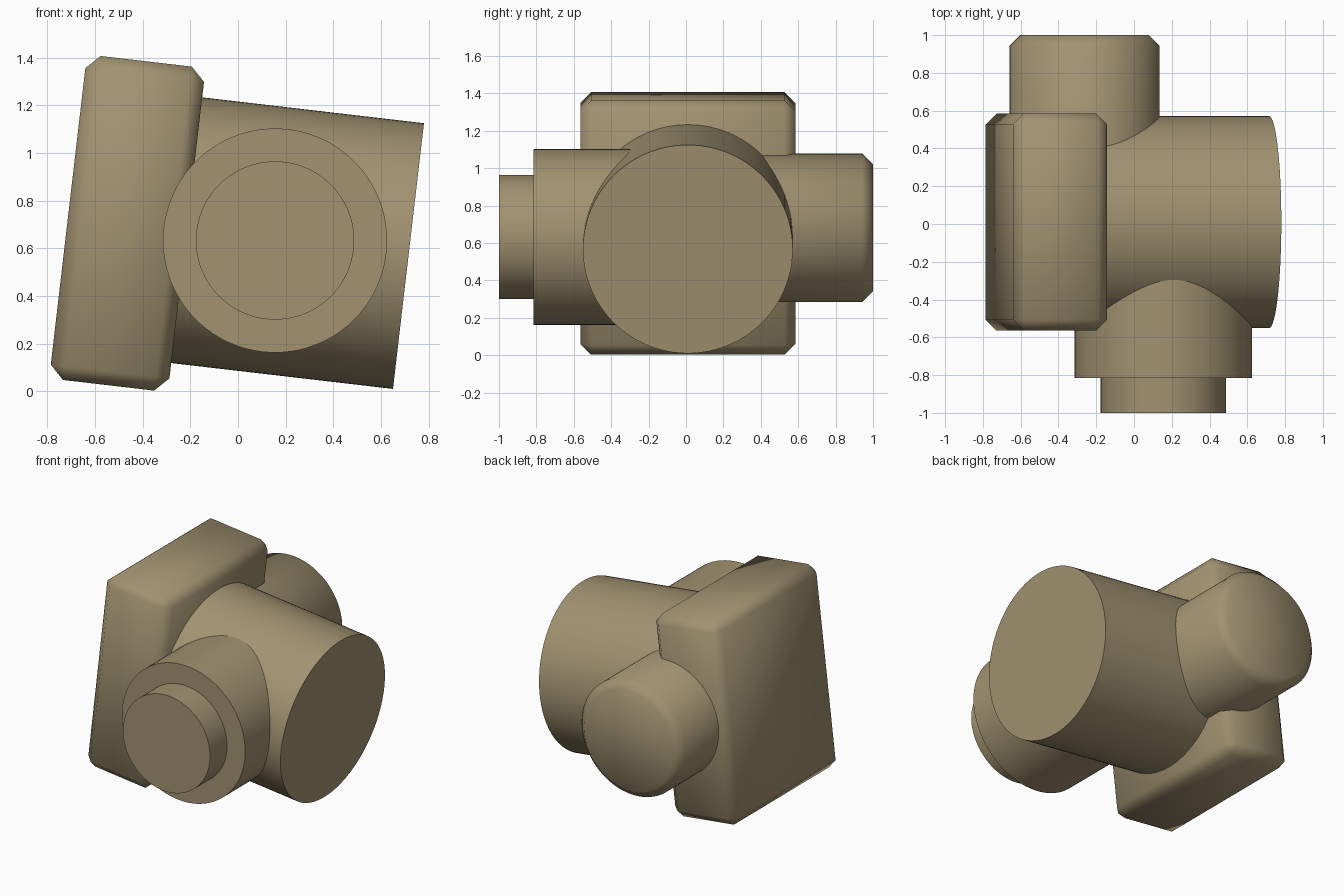
import bpy, bmesh, math
from mathutils import Matrix, Vector

if "Cube" in bpy.data.objects:
    bpy.data.objects.remove(bpy.data.objects["Cube"])

TILT = math.radians(6.65)          # the whole fitting leans about the y axis
AXIS_H = 0.6465                    # height of the main axis in the tilted frame
Y0 = 0.01                          # sideways centre of body and flange
LEAN = Matrix.Rotation(TILT, 4, 'Y')

tan = bpy.data.materials.new("tan_metal")
tan.diffuse_color = (0.36, 0.29, 0.165, 1)
tan.use_nodes = True
tan.node_tree.nodes["Principled BSDF"].inputs["Base Color"].default_value = tan.diffuse_color


def finish(name, bm):
    """Lean the mesh, make an object and smooth everything below 50 degrees."""
    bmesh.ops.recalc_face_normals(bm, faces=bm.faces)
    bm.transform(LEAN)
    mesh = bpy.data.meshes.new(name)
    bm.to_mesh(mesh)
    bm.free()
    mesh.materials.append(tan)
    ob = bpy.data.objects.new(name, mesh)
    bpy.context.collection.objects.link(ob)
    bpy.ops.object.select_all(action='DESELECT')
    ob.select_set(True)
    bpy.context.view_layer.objects.active = ob
    bpy.ops.object.shade_smooth_by_angle(angle=math.radians(50))
    return ob


def lathe(name, profile, origin, direction, sides=96):
    """Turn (distance, radius) pairs around an axis and cap both ends."""
    bm = bmesh.new()
    place = Matrix.Translation(origin) @ Vector((0, 0, 1)).rotation_difference(
        Vector(direction)).to_matrix().to_4x4()
    rings = [[bm.verts.new(place @ Vector((r * math.cos(a), r * math.sin(a), d)))
              for a in (2 * math.pi * i / sides for i in range(sides))]
             for d, r in profile]
    for lo, hi in zip(rings, rings[1:]):
        for i in range(sides):
            j = (i + 1) % sides
            bm.faces.new((lo[i], lo[j], hi[j], hi[i]))
    bm.faces.new(rings[0])
    bm.faces.new(rings[-1])
    return finish(name, bm)


# Chamfered rectangular flange
bm = bmesh.new()
bmesh.ops.create_cube(bm, size=1, matrix=Matrix.Translation((-0.5425, Y0, AXIS_H))
                      @ Matrix.Diagonal((0.501, 1.15, 1.368, 1)))
bmesh.ops.bevel(bm, geom=bm.edges[:], offset=0.058, segments=1,
                affect='EDGES', profile=0.5)
finish("flange", bm)

# Main barrel
lathe("main_barrel", [(-0.4, 0.561), (0.6445, 0.561)], (0, Y0, AXIS_H), (1, 0, 0))

# Stepped front port
lathe("front_port", [(0, 0.47), (0.815, 0.47), (0.815, 0.332), (1.0, 0.332)],
      (0.081, 0, AXIS_H), (0, -1, 0))

# Chamfered rear port
lathe("rear_port", [(0, 0.397), (0.943, 0.397), (1.0, 0.34)],
      (-0.339, 0, AXIS_H), (0, 1, 0))
